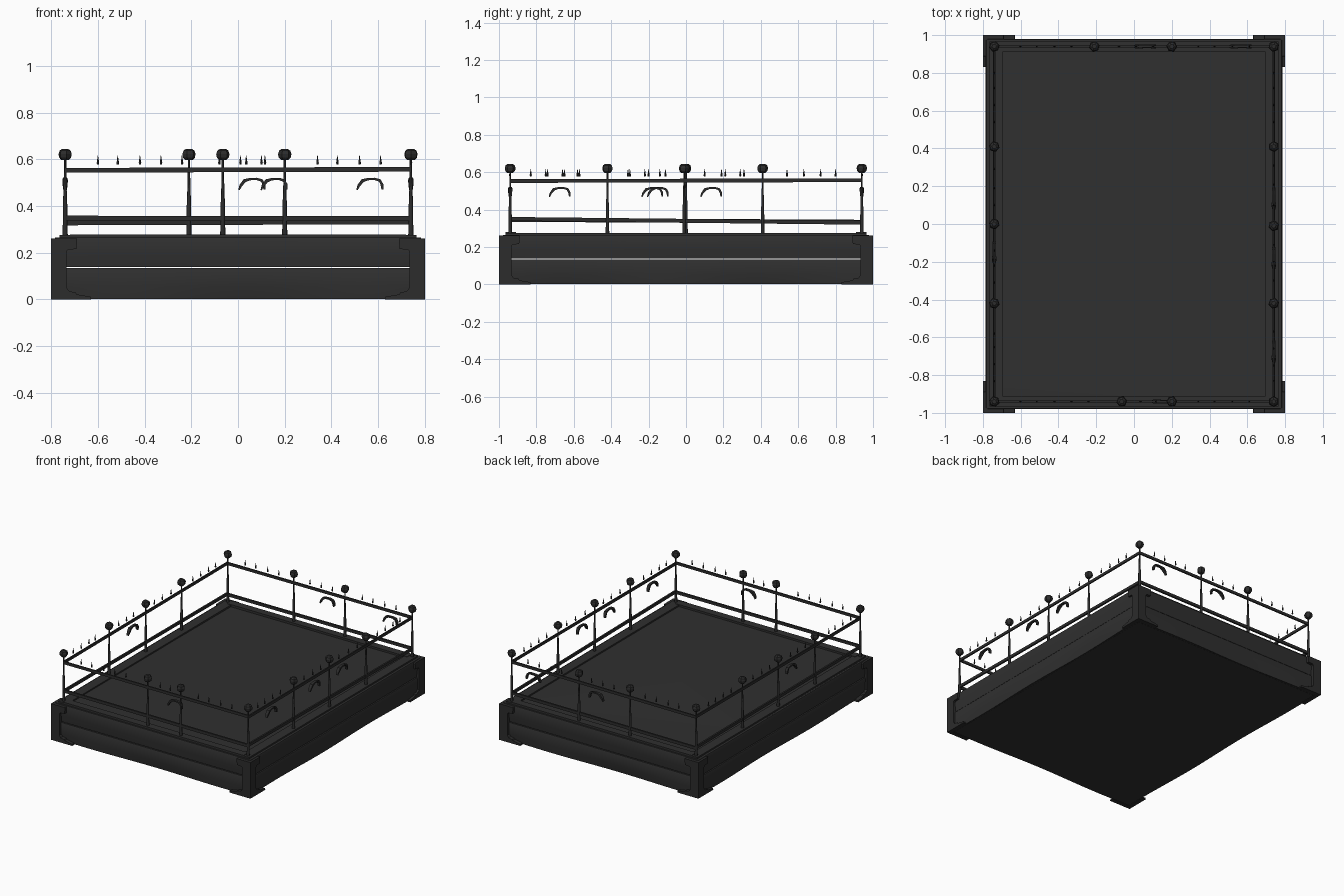
import bpy, bmesh, math, random
from mathutils import Vector

if "Cube" in bpy.data.objects:
    bpy.data.objects.remove(bpy.data.objects["Cube"])
random.seed(4)

def material(name, v):
    m = bpy.data.materials.new(name)
    m.diffuse_color = (v, v, v, 1)
    m.use_nodes = True
    m.node_tree.nodes["Principled BSDF"].inputs["Base Color"].default_value = m.diffuse_color
    return m

WOOD = material("dark_wood", 0.029)
IRON = material("dark_iron", 0.025)

def finish(bm, name, mat, smooth=None):
    bmesh.ops.recalc_face_normals(bm, faces=bm.faces[:])
    me = bpy.data.meshes.new(name)
    bm.to_mesh(me)
    bm.free()
    ob = bpy.data.objects.new(name, me)
    bpy.context.collection.objects.link(ob)
    me.materials.append(mat)
    if smooth:
        bpy.ops.object.select_all(action='DESELECT')
        ob.select_set(True)
        bpy.context.view_layer.objects.active = ob
        bpy.ops.object.shade_smooth_by_angle(angle=math.radians(smooth))
    return ob

def sweep(bm, rings):
    """Skin a list of equal-sized rings and cap both ends."""
    vs = [[bm.verts.new(p) for p in r] for r in rings]
    n = len(vs[0])
    for a, b in zip(vs, vs[1:]):
        for i in range(n):
            j = (i + 1) % n
            bm.faces.new((a[i], a[j], b[j], b[i]))
    bm.faces.new(vs[0])
    bm.faces.new(vs[-1][::-1])

def box(bm, x0, x1, y0, y1, z0, z1):
    sweep(bm, [[(x0, y0, z), (x1, y0, z), (x1, y1, z), (x0, y1, z)] for z in (z0, z1)])

def lathe(bm, x, y, prof, n=8, turn=0.0):
    sweep(bm, [[(x + r * math.cos(2 * math.pi * i / n + turn),
                 y + r * math.sin(2 * math.pi * i / n + turn), z)
                for i in range(n)] for r, z in prof])

# Sides: (axis along the run, outward sign)
SIDES = {"front": ("x", -1), "back": ("x", 1), "left": ("y", -1), "right": ("y", 1)}

def place(side, t, d, z):
    axis, s = SIDES[side]
    return (t, s * d, z) if axis == "x" else (s * d, t, z)

# Uneven side boards with a thin open gap between the two rows
for side, (axis, s) in SIDES.items():
    half, out = (0.775, 0.98) if axis == "x" else (0.975, 0.785)
    for row, (z0, z1) in {"lower": (0.003, 0.134), "upper": (0.139, 0.265)}.items():
        bm = bmesh.new()
        ph = random.uniform(0, 6)
        rings = []
        for i in range(25):
            t = -half + 2 * half * i / 24
            w = 0.0035 * (1 + math.sin(6 * t + ph))
            foot = w * 1.5 if row == "lower" else 0.003
            rings.append([place(side, t, d, z) for d, z in (
                (out - 0.025, z0), (out - 0.004 - foot, z0), (out - w * .4, z0 * .6 + z1 * .4),
                (out, z1 - 0.006), (out - 0.003, z1), (out - 0.025, z1))])
        sweep(bm, rings)
        finish(bm, f"{side}_{row}_board", WOOD, 40)

# Deck: slightly uneven floor patches fanned round a raised middle point
bm = bmesh.new()
rim = [(-.77, -.86), (-.77, -.36), (-.77, .40), (-.77, .965), (.77, .965), (.77, -.965), (-.77, -.965)]
heights = [.266, .266, .265, .262, .265, .264, .264]
top = [bm.verts.new((x, y, z)) for (x, y), z in zip(rim, heights)]
low = [bm.verts.new((x, y, .252)) for x, y in rim]
mid = bm.verts.new((0, .05, .273))
for i in range(7):
    j = (i + 1) % 7
    bm.faces.new((top[i], top[j], low[j], low[i]))
for i, j in ((0, 1), (1, 2), (2, 4), (4, 5), (5, 0)):
    bm.faces.new((top[i], top[j], mid))
bm.faces.new((top[2], top[3], top[4]))
bm.faces.new((top[5], top[6], top[0]))
bm.faces.new(low)
finish(bm, "deck", WOOD)

# Bottom plate
bm = bmesh.new()
box(bm, -.765, .765, -.96, .96, .002, .012)
finish(bm, "bottom_plate", WOOD)

# Kerb under the railing
bm = bmesh.new()
for s in (-1, 1):
    xs, ys = sorted((s * .695, s * .765)), sorted((s * .91, s * .965))
    box(bm, xs[0], xs[1], -.965, .965, .255, .276)
    box(bm, -.72, .72, ys[0], ys[1], .255, .279)
finish(bm, "kerb", WOOD)

# Corner brackets: one flared plate per face, thickness turned inward
prof = [(0, 0), (.17, 0), (.168, .012), (.11, .022), (.105, .03), (.078, .035), (.066, .05),
        (.066, .205), (.072, .213), (.108, .216), (.112, .255), (.11, .262), (0, .262)]
for sx in (-1, 1):
    for sy in (-1, 1):
        bm = bmesh.new()
        sweep(bm, [[(sx * (.8 - a), sy * (1 - d), z) for a, z in prof] for d in (0, .03)])
        sweep(bm, [[(sx * (.8 - d), sy * (1 - a), z) for a, z in prof] for d in (0, .03)])
        finish(bm, f"corner_bracket_{sx}_{sy}", IRON)

# Railing posts with tapered shafts and chunky ball finials
RX, RY = .74, .94
posts = {"front": [-.065, .2], "back": [-.21, .2], "left": [-.42, 0, .41], "right": [-.42, -.01, .41]}
spots = [(sx * RX, sy * RY) for sx in (-1, 1) for sy in (-1, 1)]
for side, ts in posts.items():
    spots += [place(side, t, RY if SIDES[side][0] == "x" else RX, 0)[:2] for t in ts]
for k, (x, y) in enumerate(spots):
    bm = bmesh.new()
    lathe(bm, x, y, [(.012, .26), (.010, .32), (.0095, .40), (.0065, .48), (.005, .55), (.005, .605)], 6)
    finish(bm, f"railing_post_{k}", IRON, 60)
    bm = bmesh.new()
    lathe(bm, x, y, [(.015, .596), (.026, .607), (.029, .622), (.024, .637), (.012, .645)], 6,
          random.uniform(0, 1))
    finish(bm, f"post_ball_{k}", IRON)

# Rails, spikes floating over the top rail, and hanging arched hooks
lower = {"front": (.348, .346), "back": (.328, .332), "left": (.345, .335), "right": (.35, .33)}
spikes = {"front": [-.6, -.515, -.42, -.33, -.24, .035, .115, .34, .425, .52, .61],
          "back": [-.6, -.515, -.42, -.33, -.08, .01, .10, .34, .425, .52, .61],
          "left": [-.83, -.74, -.65, -.58, -.31, -.22, -.14, .10, .19, .29, .54, .63, .72, .80],
          "right": [-.83, -.75, -.66, -.57, -.30, -.20, -.11, .10, .21, .31, .54, .63, .72, .80]}
hooks = {"front": [.155], "back": [.06, .565], "left": [-.15], "right": [-.675, -.18, .135]}
arch = [(-.056, .468, .003), (-.048, .488, .006), (-.032, .508, .0075), (-.010, .515, .005),
        (.020, .516, .005), (.042, .509, .006), (.051, .492, .006), (.053, .470, .004)]
for side, (axis, s) in SIDES.items():
    half, d = (RX, RY) if axis == "x" else (RY, RX)
    for label, (za, zb), h, w in (("top", (.553, .557), .010, .0045),
                                  ("lower", lower[side], .0105, .006)):
        bm = bmesh.new()
        sweep(bm, [[place(side, t, d + a * w, z + b * h)
                    for a, b in ((-1, -1), (1, -1), (1, 1), (-1, 1))]
                   for t, z in ((-half, za), (half, zb))])
        finish(bm, f"{side}_{label}_rail", IRON)
    bm = bmesh.new()
    for t in spikes[side]:
        x, y, _ = place(side, t, d, 0)
        lathe(bm, x, y, [(.005, .578), (.006, .585), (.003, .602), (.0008, .617)], 5)
    finish(bm, f"{side}_spikes", IRON)
    bm = bmesh.new()
    for t in hooks[side]:
        rings = []
        for i, (u, z, r) in enumerate(arch):
            a, b = arch[max(i - 1, 0)], arch[min(i + 1, 7)]
            n = Vector((-(b[1] - a[1]), b[0] - a[0])).normalized() * r
            rings.append([place(side, t + u + p * n.x, d + q * (r + .004), z + p * n.y)
                          for p, q in ((-1, -1), (-1, 1), (1, 1), (1, -1))])
        sweep(bm, rings)
    finish(bm, f"{side}_arched_hooks", IRON)
